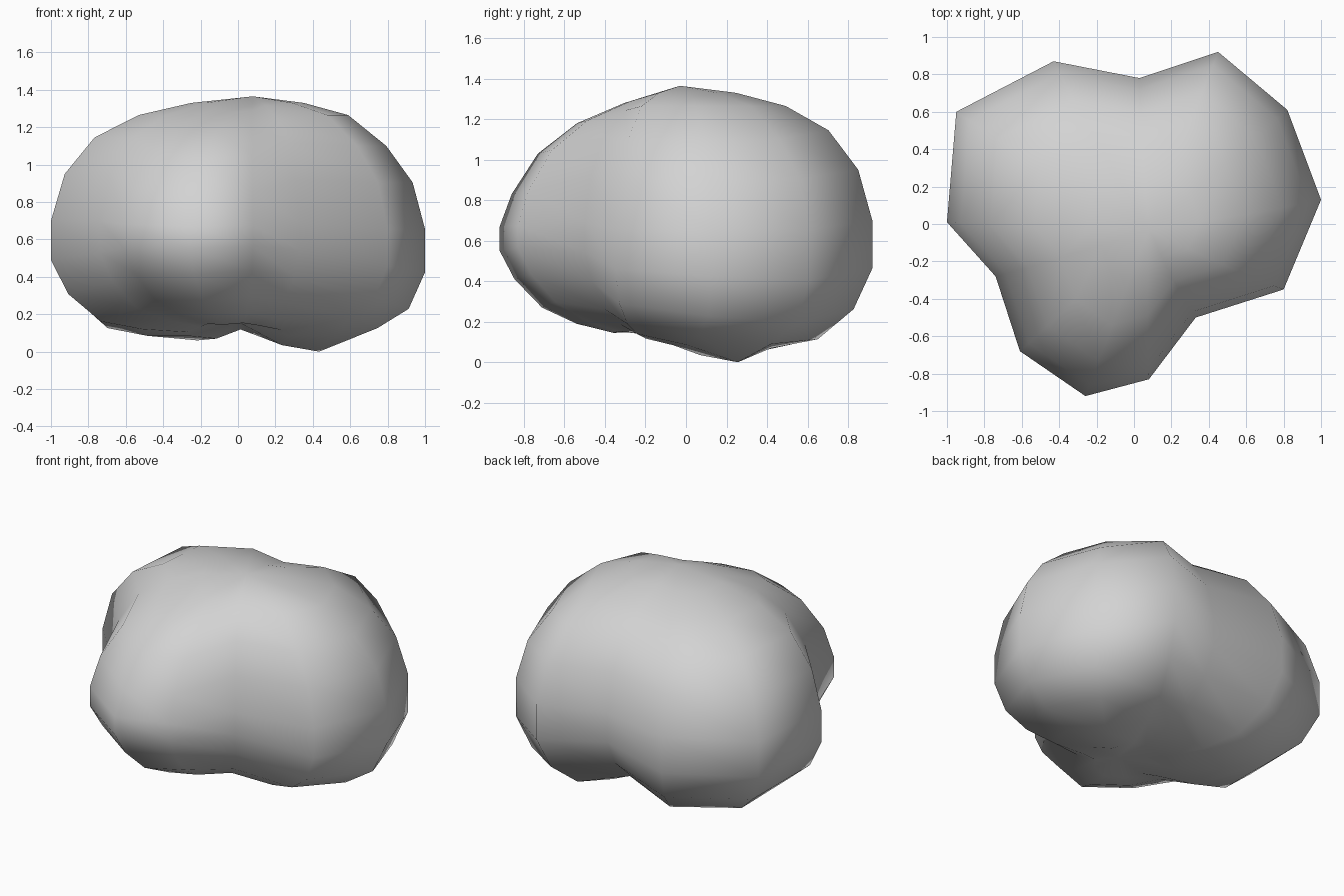
import bpy, bmesh
from mathutils import Vector

if "Cube" in bpy.data.objects:
    bpy.data.objects.remove(bpy.data.objects["Cube"])

# Widest outline seen from above: x, y, underside lift (0 = rests low, 1 = raised)
OUTLINE = [(1, .13, .2), (.82, .61, 0), (.45, .92, .13), (.03, .78, .58),
           (-.43, .87, .1), (-.95, .60, .2), (-1, .01, .4), (-.74, -.28, .8),
           (-.61, -.68, 1.05), (-.26, -.92, 1), (.08, -.83, 1.15),
           (.33, -.50, .95), (.80, -.35, .55)]
# Rings from top to bottom: reach, height of the broad lobes, height of the front lobe
RINGS = [(.30, 1.33, 1.28), (.56, 1.265, 1.18), (.78, 1.145, 1.03),
         (.93, .95, .83), (1, .70, .67), (1, .45, .55), (.91, .24, .41),
         (.74, .09, .27), (.52, .0, .19), (.28, .035, .145)]
TOP = Vector((.08, -.03, 1.365))
BOTTOM = Vector((0, -.15, .16))

# Lumpy body: rings lofted between two poles
bm = bmesh.new()
rows = []
for k, (reach, broad, front) in enumerate(RINGS):
    axis = TOP.lerp(BOTTOM, (k + 1) / (len(RINGS) + 1))
    row = []
    for x, y, lift in OUTLINE:
        if k < 5:
            blend = max(0, (-y - .35) / .57)
        else:
            blend = lift if k < 8 else lift ** .5
        sag = .045 if x > .7 and 2 <= k <= 6 else 0  # right lobe hangs lower
        row.append(bm.verts.new((axis.x + reach * (x - axis.x),
                                 axis.y + reach * (y - axis.y),
                                 broad + (front - broad) * blend - sag)))
    rows.append(row)

n = len(OUTLINE)
top, bottom = bm.verts.new(TOP), bm.verts.new(BOTTOM)
for i in range(n):
    j = (i + 1) % n
    bm.faces.new((top, rows[0][i], rows[0][j]))
    bm.faces.new((bottom, rows[-1][j], rows[-1][i]))
    for a, b in zip(rows, rows[1:]):
        bm.faces.new((a[i], b[i], b[j], a[j]))
bmesh.ops.recalc_face_normals(bm, faces=bm.faces)
for f in bm.faces:
    f.smooth = True

mesh = bpy.data.meshes.new("lumpy_body")
bm.to_mesh(mesh)
bm.free()
grey = bpy.data.materials.new("light_grey")
grey.diffuse_color = (.65, .65, .65, 1)
grey.use_nodes = True
grey.node_tree.nodes["Principled BSDF"].inputs["Base Color"].default_value = grey.diffuse_color
mesh.materials.append(grey)
body = bpy.data.objects.new("lumpy_body", mesh)
bpy.context.collection.objects.link(body)
